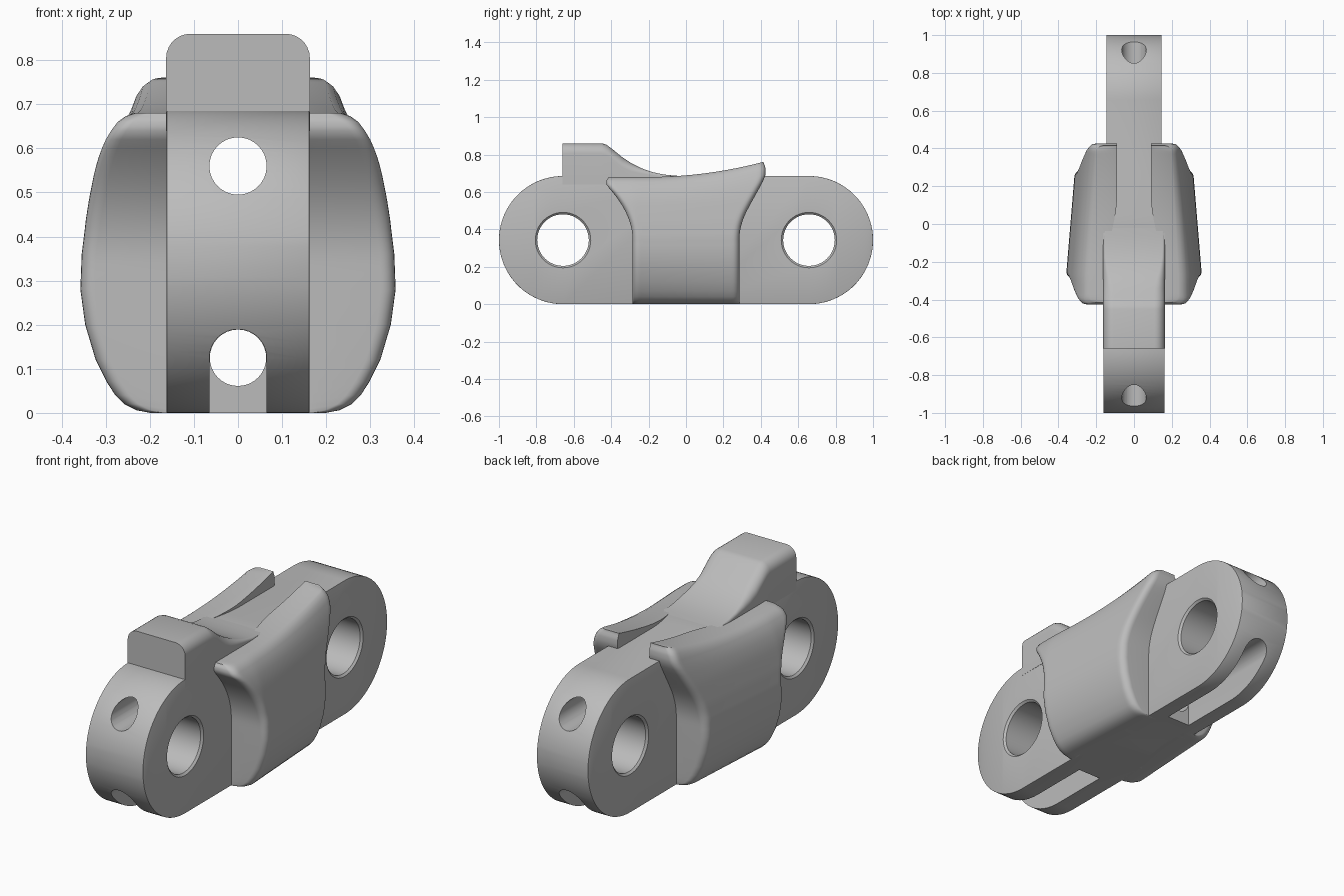
import bpy, bmesh, math
from mathutils import Vector

if "Cube" in bpy.data.objects:
    bpy.data.objects.remove(bpy.data.objects["Cube"], do_unlink=True)

GREY = (0.5, 0.5, 0.5, 1)
steel = bpy.data.materials.new("plain_grey")
steel.use_nodes = True
steel.diffuse_color = GREY
steel.node_tree.nodes["Principled BSDF"].inputs["Base Color"].default_value = GREY

R, MID, PIN = 0.3425, 0.3425, 0.6575   # end radius, axis height, pin offset


def loft(name, rings):
    """Skin even-sized rings and close both ends with strips of quads."""
    bm = bmesh.new()
    rows = [[bm.verts.new(p) for p in ring] for ring in rings]
    n = len(rows[0])
    for a, b in zip(rows, rows[1:]):
        for i in range(n):
            j = (i + 1) % n
            bm.faces.new((a[i], a[j], b[j], b[i]))
    for row in (rows[0], rows[-1]):
        for i in range(n // 2 - 1):
            bm.faces.new((row[i], row[i + 1], row[n - 2 - i], row[n - 1 - i]))
    bmesh.ops.recalc_face_normals(bm, faces=bm.faces)
    mesh = bpy.data.meshes.new(name)
    bm.to_mesh(mesh)
    bm.free()
    mesh.materials.append(steel)
    obj = bpy.data.objects.new(name, mesh)
    bpy.context.collection.objects.link(obj)
    return obj


def select(obj):
    bpy.ops.object.select_all(action="DESELECT")
    obj.select_set(True)
    bpy.context.view_layer.objects.active = obj


def apply(obj, kind, **settings):
    select(obj)
    mod = obj.modifiers.new(kind.lower(), kind)
    for key, value in settings.items():
        setattr(mod, key, value)
    bpy.ops.object.modifier_apply(modifier=mod.name)


def combine(obj, other, operation):
    apply(obj, "BOOLEAN", object=other, operation=operation, solver="EXACT")
    bpy.data.objects.remove(other, do_unlink=True)


def smooth(obj, angle=35):
    select(obj)
    bpy.ops.object.shade_smooth_by_angle(angle=math.radians(angle))


def arc(n, start, end):
    for i in range(n):
        a = math.radians(start + (end - start) * i / (n - 1))
        yield math.cos(a), math.sin(a)


def circle(n):
    return [(math.cos(math.tau * i / n), math.sin(math.tau * i / n)) for i in range(n)]


def lerp_list(points, v):
    for (a, p), (b, q) in zip(points, points[1:]):
        if v <= b:
            return p + (q - p) * (v - a) / (b - a)
    return points[-1][1]


def smoothstep(a, b, v):
    t = min(1, max(0, (v - a) / (b - a)))
    return t * t * (3 - 2 * t)


# Link body: two rounded halves, the back one slightly thinner
def half_link(name, side, width):
    ring = [(-side * 0.05, 0)]
    ring += [(side * (PIN + R * c), MID + R * s) for c, s in arc(48, -90, 90)]
    ring += [(-side * 0.05, 2 * R)]
    obj = loft(name, [[(x, y, z) for y, z in ring] for x in (-width, width)])
    apply(obj, "BEVEL", width=0.008, segments=2, limit_method="ANGLE",
          angle_limit=math.radians(40))
    return obj


body = half_link("link_body", -1, 0.162)
combine(body, half_link("back_half", 1, 0.145), "UNION")

# Pin holes with a small countersink, and open slots under both ends
for side, width in ((-1, 0.162), (1, 0.145)):
    steps = ((-width - 0.05, 0.2), (-width + 0.01, 0.138),
             (width - 0.01, 0.138), (width + 0.05, 0.2))
    combine(body, loft("pin_cutter", [[(x, side * PIN + r * c, MID + r * s)
            for c, s in circle(48)] for x, r in steps]), "DIFFERENCE")
    arch = [(0.065, -0.1)] + [(0.065 * c, 0.125 + 0.065 * s)
                              for c, s in arc(16, 0, 180)] + [(-0.065, -0.1)]
    combine(body, loft("slot_cutter", [[(x, side * y, z) for x, z in arch]
            for y in (0.34, 1.1)]), "DIFFERENCE")

# Two bores running the whole length
for radius, height, reach in ((0.065, 0.56, 1.1), (0.064, 0.125, 0.4)):
    combine(body, loft("bore_cutter", [[(radius * c, y, height + radius * s)
            for c, s in circle(32)] for y in (-reach, reach)]), "DIFFERENCE")
smooth(body)

# Drive tooth: rounded section swept down a concave ramp
ramp = [(-0.66, 0.86), (-0.45, 0.86), (-0.425, 0.852), (-0.39, 0.826),
        (-0.34, 0.785), (-0.29, 0.752), (-0.24, 0.727), (-0.18, 0.706),
        (-0.12, 0.693), (-0.06, 0.687), (0, 0.684)]
sections = []
for y, top in ramp:
    r = min(0.055, max(0.012, (top - 0.68) * 0.6))
    half = [(0.163, 0.64)] + [(0.163 - r + r * c, top - r + r * s)
                              for c, s in arc(8, 0, 90)]
    sections.append([(x, y, z) for x, z in half] +
                    [(-x, y, z) for x, z in reversed(half)])
smooth(loft("drive_tooth", sections), 40)

# Side wings: flared saddles, wider at the front and rising at the back
outline = [(0, 0.2), (0.006, 0.232), (0.02, 0.26), (0.04, 0.28), (0.07, 0.3),
           (0.12, 0.325), (0.2, 0.349), (0.28, 0.36), (0.36, 0.357), (0.44, 0.346),
           (0.5, 0.335), (0.55, 0.325), (0.59, 0.313), (0.62, 0.3), (0.64, 0.288),
           (0.66, 0.273), (0.673, 0.255), (0.68, 0.235)]
levels = [z for z, _ in outline[:8]] + [0.32 + 0.02 * i for i in range(17)] + \
         [0.65, 0.66, 0.667, 0.673, 0.677, 0.68]


def wing_rings(side):
    n, edge = 40, 0.035
    rings = []
    for z0 in levels:
        flare = min(1, max(0, (z0 - 0.34) / 0.295))
        length = 0.285 + 0.14 * flare ** 2 - 0.01 * smoothstep(0.66, 0.68, z0)
        outer, inner = [], []
        for i in range(n):
            y = -length * math.cos(math.pi * i / (n - 1))
            rise = 0.085 * max(0, (y + 0.2) / 0.63) ** 2
            z = z0 + rise * max(0, (z0 - 0.5) / 0.18) ** 2
            taper = 1 - 0.13 * min(1.3, max(0, (y + 0.28) / 0.56))
            over = min(1, max(0, (abs(y) - length + edge) / edge))
            x = lerp_list(outline, z0) * taper - edge * (1 - math.sqrt(1 - over ** 2))
            outer.append((side * x, y, z))
            inner.append((side * (0.15 - 0.06 * smoothstep(-0.25, 0.15, y)), y, z))
        rings.append(outer + inner[::-1])
    return rings


for label, side in (("left_wing", 1), ("right_wing", -1)):
    smooth(loft(label, wing_rings(side)), 45)
